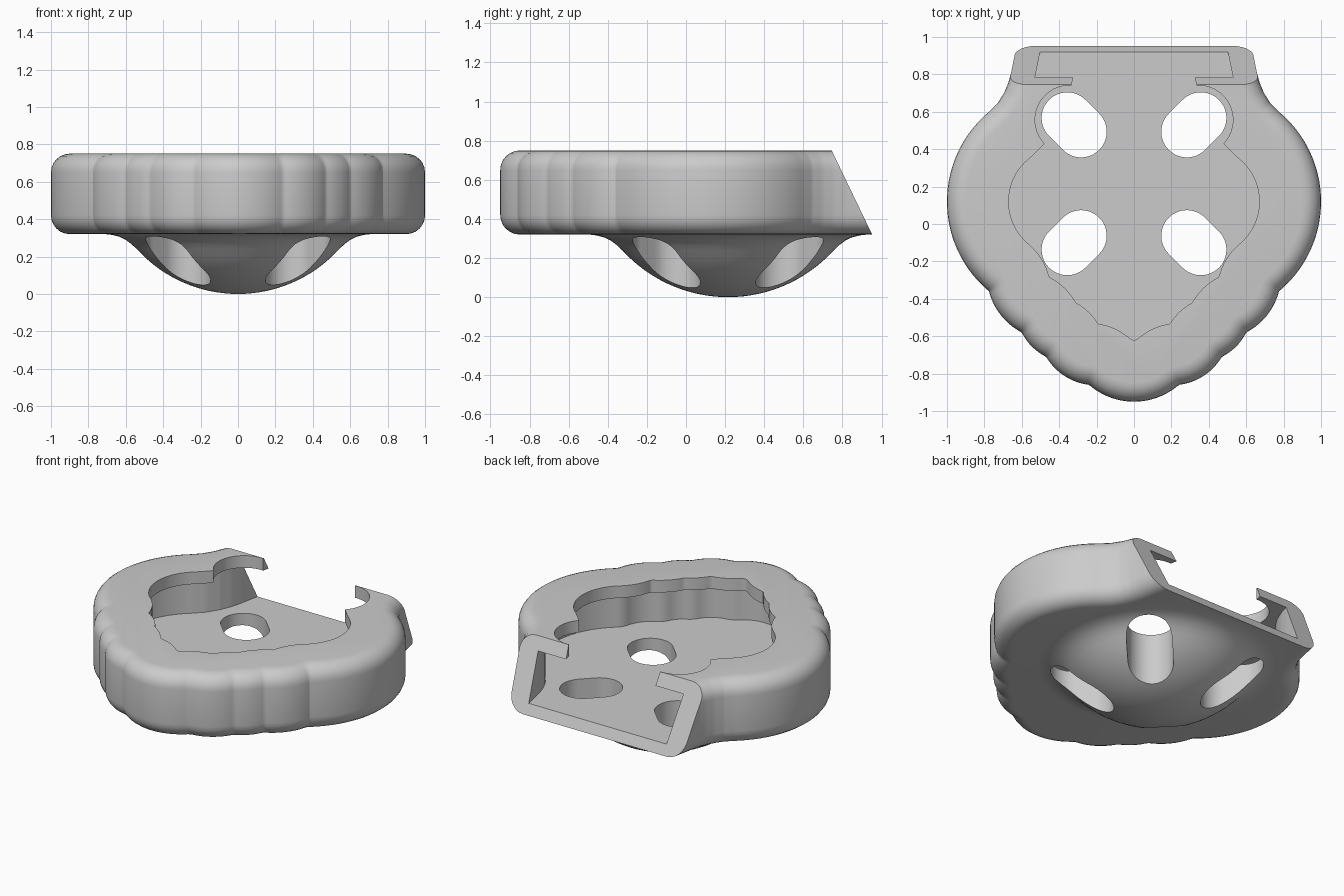
import bpy, bmesh
from math import sin, cos, pi, radians, hypot
from mathutils import Vector
from mathutils.bvhtree import BVHTree

if "Cube" in bpy.data.objects:
    bpy.data.objects.remove(bpy.data.objects["Cube"])

N = 480                      # samples around the outline
CENTRE = Vector((0, 0.1, 0))


def arc(p, q, sag, n):
    """Points from p up to (not including) q on an arc bulging right of p->q by sag."""
    p, q = Vector(p), Vector(q)
    h = (q - p).length / 2
    r = (h * h + sag * sag) / (2 * sag)
    d = (q - p).normalized()
    out = Vector((d.y, -d.x))
    c = (p + q) / 2 - out * (r - sag)
    half = Vector((p - c)).angle(out)
    pts = []
    for i in range(n):
        a = -half + 2 * half * i / n
        pts.append(c + out * r * cos(a) + d * r * sin(a))
    return pts


# Right half of the scalloped outline, front to back, running past the rear cut
half = [v for v in arc((-0.24, -0.86), (0.24, -0.86), 0.09, 40) if v.x >= -1e-6]
half += arc((0.24, -0.86), (0.47, -0.71), 0.032, 16)
half += arc((0.47, -0.71), (0.60, -0.58), 0.015, 12)
half += arc((0.60, -0.58), (0.775, -0.36), 0.03, 16)
half += arc((0.775, -0.36), (0.775, 0.60), 0.225, 60)
half += [Vector(v) for v in ((0.775, 0.60), (0.73, 0.645), (0.695, 0.70),
                             (0.672, 0.755), (0.657, 0.81), (0.63, 0.945), (0.50, 1.6))]
outline = half + [Vector((-v.x, v.y)) for v in reversed(half) if v.x > 1e-4]

# Vertical fence along the outline, used to measure distance for exact insets
m = len(outline)
fence = BVHTree.FromPolygons(
    [(v.x, v.y, z) for z in (-1, 1) for v in outline],
    [(i, (i + 1) % m, m + (i + 1) % m, m + i) for i in range(m)])


def inset(d):
    """Outline moved inwards by d, sampled radially."""
    ring = []
    for i in range(N):
        a = 2 * pi * i / N - pi / 2
        ray, t = Vector((cos(a), sin(a), 0)), 0.0
        for _ in range(150):
            step = fence.find_nearest(CENTRE + ray * t)[3] - d
            t += step
            if step < 1e-5:
                break
        p = CENTRE + ray * t
        ring.append((p.x, p.y))
    return ring


def make(name, bm):
    bmesh.ops.recalc_face_normals(bm, faces=bm.faces)
    me = bpy.data.meshes.new(name)
    bm.to_mesh(me)
    bm.free()
    ob = bpy.data.objects.new(name, me)
    bpy.context.collection.objects.link(ob)
    return ob


def loft(rings):
    """Closed solid through a stack of (points, z) rings."""
    bm = bmesh.new()
    rows = [[bm.verts.new((x, y, z)) for x, y in pts] for pts, z in rings]
    for a, b in zip(rows, rows[1:]):
        for i in range(len(a)):
            j = (i + 1) % len(a)
            bm.faces.new((a[i], a[j], b[j], b[i]))
    bm.faces.new(rows[0][::-1])
    bm.faces.new(rows[-1])
    return bm


def boolean(ob, other, op):
    mod = ob.modifiers.new(op, 'BOOLEAN')
    mod.operation, mod.solver, mod.object = op, 'EXACT', other
    bpy.context.view_layer.objects.active = ob
    bpy.ops.object.modifier_apply(modifier=mod.name)
    bpy.data.objects.remove(other)


# Body shell with rounded top and bottom rims
R, Z0, Z1 = 0.1, 0.32, 0.75
steps = [i * pi / 12 for i in range(7)]
profile = [(inset(R * (1 - sin(a))), R * (1 - cos(a))) for a in steps]
bm = loft([(p, Z0 + h) for p, h in profile] + [(p, Z1 - h) for p, h in profile[::-1]])

# Slanted rear face
cut = bmesh.ops.bisect_plane(bm, geom=bm.verts[:] + bm.edges[:] + bm.faces[:],
                             plane_co=(0, 0.952, Z0), plane_no=(0, 0.43, 0.207),
                             clear_outer=True)
bmesh.ops.contextual_create(bm, geom=[e for e in bm.edges if e.is_boundary])
body = make("holder_body", bm)

# Domed underside with a flared base
DY = 0.215
dome_profile = []
for i in range(1, 15):
    r = 0.54 * i / 14
    dome_profile.append((r, 0.73 - (0.73 ** 2 - r * r) ** 0.5))
dome_profile += [(0.57, 0.267), (0.60, 0.289), (0.635, 0.306), (0.675, 0.316),
                 (0.715, 0.3205), (0.65, 0.35)]
dome_rings = [([(r * cos(2 * pi * k / 96), DY + r * sin(2 * pi * k / 96))
                for k in range(96)], z) for r, z in [(0.01, 0.0)] + dome_profile]
boolean(body, make("dome", loft(dome_rings)), 'UNION')


def prism(pts, z0, z1):
    return make("cutter", loft([(pts, z0), (pts, z1)]))


# Wide cavity, then the narrower opening that leaves an overhanging lip
boolean(body, prism(inset(0.13), 0.385, 0.67), 'DIFFERENCE')
boolean(body, prism(inset(0.33), 0.60, 0.85), 'DIFFERENCE')

for sx in (1, -1):
    # Round relief in the lip above each rear slot
    relief = [(sx * 0.345 + 0.184 * cos(2 * pi * k / 64),
               0.557 + 0.184 * sin(2 * pi * k / 64)) for k in range(64)]
    boolean(body, prism(relief, 0.55, 0.86), 'DIFFERENCE')
    # Diagonal slots through floor and dome
    for sy in (1, -1):
        slot = []
        for base, off in ((-pi / 4, 0.357), (3 * pi / 4, 0.283)):
            for k in range(25):
                a = base + pi * k / 24
                # lobe in the dome's local frame, pointing outwards along 45 degrees
                y = off - 0.03 + 0.137 * sin(a)
                slot.append((sx * (off + 0.137 * cos(a)), DY + sy * (y + 0.025)))
        boolean(body, prism(slot, -0.1, 0.5), 'DIFFERENCE')

# Smooth shading with crisp edges
bpy.ops.object.select_all(action='DESELECT')
body.select_set(True)
bpy.context.view_layer.objects.active = body
bpy.ops.object.shade_smooth_by_angle(angle=radians(30))
